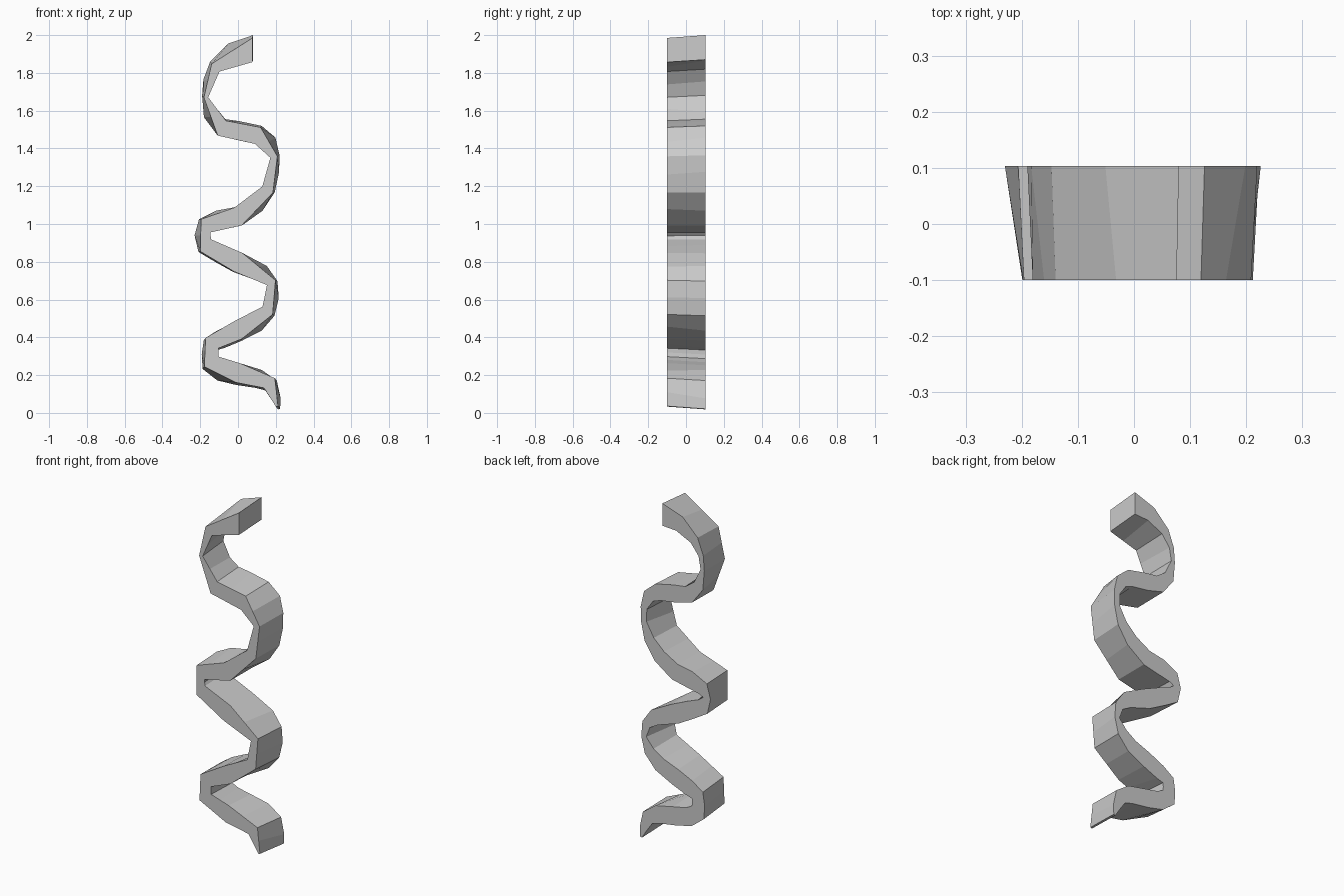
import bpy
import bmesh
from mathutils import Vector

if "Cube" in bpy.data.objects:
    bpy.data.objects.remove(bpy.data.objects["Cube"])

# Winding centre line from bottom to top: x, z, half width of the band
PATH = [
    (.217, .02, .006), (.205, .07, .022), (.175, .145, .04), (.11, .18, .05),
    (0, .20, .053), (-.09, .22, .052), (-.148, .26, .048), (-.152, .31, .04),
    (-.145, .36, .045), (-.09, .39, .05), (0, .43, .052), (.1, .475, .047),
    (.165, .535, .035), (.2, .61, .016), (.185, .685, .027), (.13, .74, .044),
    (0, .795, .055), (-.1, .845, .05), (-.18, .885, .044), (-.206, .94, .024),
    (-.18, .99, .044), (-.1, 1.02, .053), (0, 1.04, .052), (.1, 1.105, .046),
    (.165, 1.185, .034), (.2, 1.28, .018), (.2, 1.36, .02), (.17, 1.435, .036),
    (.11, 1.475, .047), (0, 1.495, .05), (-.09, 1.515, .046), (-.152, 1.58, .032),
    (-.178, 1.68, .012), (-.168, 1.76, .016), (-.125, 1.84, .03),
    (-.03, 1.91, .05), (.08, 1.935, .065)]


def edge_points():
    """Left and right edge of the band at each station."""
    rows = []
    for i, (x, z, w) in enumerate(PATH):
        a, b = PATH[max(i - 1, 0)], PATH[min(i + 1, len(PATH) - 1)]
        t = Vector((b[0] - a[0], b[1] - a[1])).normalized()
        if i == len(PATH) - 1:
            t = Vector((1, 0))
        n = Vector((-t.y, t.x)) * w
        c = Vector((x, z))
        rows.append((c + n, c - n))
    return rows


back = edge_points()

# The front outline is coarser: every second station, joined straight
front = []
for i, pair in enumerate(back):
    if i % 2:
        pair = [(back[i - 1][k] + back[i + 1][k]) / 2 for k in (0, 1)]
    front.append([Vector((p.x * .95, 1 + (p.y - 1) * .985)) for p in pair])

bm = bmesh.new()
rings = []
for (bl, br), (fl, fr) in zip(back, front):
    pts = [(bl, .103), (br, .103), (fr, -.1), (fl, -.1)]
    rings.append([bm.verts.new((p.x, y, p.y)) for p, y in pts])

# Band sides and the two end caps
for a, b in zip(rings, rings[1:]):
    for k in range(4):
        j = (k + 1) % 4
        bm.faces.new((a[k], a[j], b[j], b[k]))
bm.faces.new(rings[0])
bm.faces.new(rings[-1][::-1])
bmesh.ops.recalc_face_normals(bm, faces=bm.faces)

mesh = bpy.data.meshes.new("spiral_ribbon")
bm.to_mesh(mesh)
bm.free()
bpy.context.collection.objects.link(bpy.data.objects.new("spiral_ribbon", mesh))
